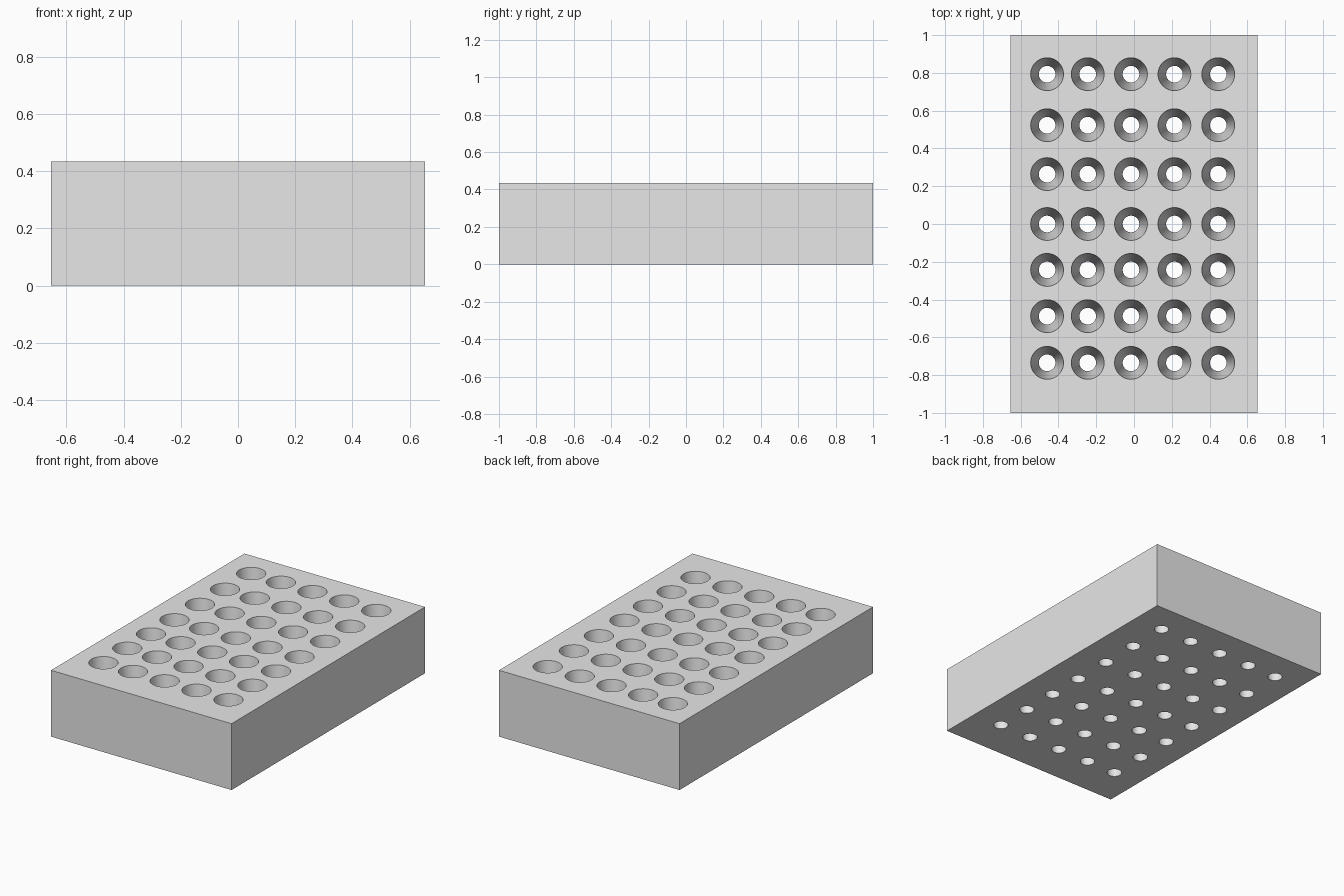
import bpy, bmesh, math
from mathutils import Matrix

if "Cube" in bpy.data.objects:
    bpy.data.objects.remove(bpy.data.objects["Cube"])

WIDTH, DEPTH, HEIGHT = 1.307, 2.0, 0.434
R_TOP, R_BOTTOM = 0.087, 0.044
COLUMNS = (-0.46, -0.245, -0.016, 0.214, 0.446)
ROWS = (-0.735, -0.488, -0.243, 0.0, 0.264, 0.523, 0.793)
OVER = 0.02  # how far the cutters reach past the block


def make_object(name, bm):
    mesh = bpy.data.meshes.new(name)
    bm.to_mesh(mesh)
    bm.free()
    obj = bpy.data.objects.new(name, mesh)
    bpy.context.collection.objects.link(obj)
    return obj


# Single plain grey material
grey = bpy.data.materials.new("light grey")
grey.use_nodes = True
colour = (0.8, 0.8, 0.8, 1.0)
grey.diffuse_color = colour
grey.node_tree.nodes["Principled BSDF"].inputs["Base Color"].default_value = colour

# Solid block
bm = bmesh.new()
bmesh.ops.create_cube(bm, size=1.0, matrix=Matrix.Translation((0, 0, HEIGHT / 2))
                      @ Matrix.Diagonal((WIDTH, DEPTH, HEIGHT, 1)))
block = make_object("perforated_block", bm)
block.data.materials.append(grey)

# Tapered hole cutters, wide at the top
slope = (R_TOP - R_BOTTOM) / HEIGHT
bm = bmesh.new()
for x in COLUMNS:
    for y in ROWS:
        bmesh.ops.create_cone(bm, cap_ends=True, segments=48,
                              radius1=R_BOTTOM - slope * OVER,
                              radius2=R_TOP + slope * OVER,
                              depth=HEIGHT + 2 * OVER,
                              matrix=Matrix.Translation((x, y, HEIGHT / 2)))
cutter = make_object("hole_cutters", bm)
cutter.data.materials.append(grey)
cutter.hide_render = True

# Cut the holes, then discard the cutters
boolean = block.modifiers.new("holes", 'BOOLEAN')
boolean.operation = 'DIFFERENCE'
boolean.solver = 'EXACT'
boolean.object = cutter
bpy.ops.object.select_all(action='DESELECT')
block.select_set(True)
bpy.context.view_layer.objects.active = block
bpy.ops.object.modifier_apply(modifier=boolean.name)
bpy.data.objects.remove(cutter)

# Smooth hole walls with crisp rims
bpy.ops.object.shade_smooth_by_angle(angle=math.radians(30))
